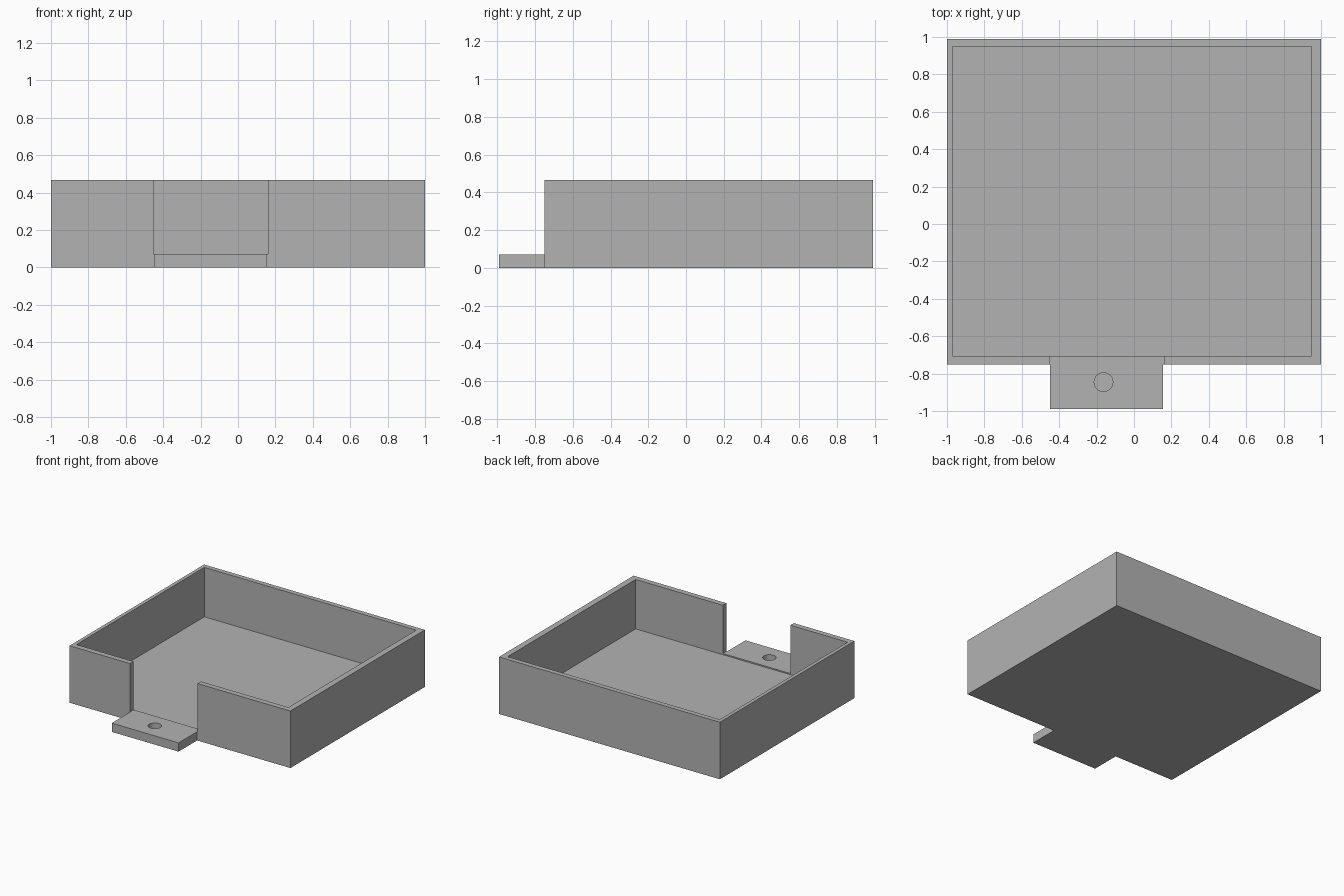
import bpy, bmesh, math

if "Cube" in bpy.data.objects:
    bpy.data.objects.remove(bpy.data.objects["Cube"])

grey = bpy.data.materials.new("plain grey")
grey.diffuse_color = (0.45, 0.45, 0.45, 1)
grey.use_nodes = True
grey.node_tree.nodes["Principled BSDF"].inputs["Base Color"].default_value = grey.diffuse_color


def prism(name, outline, z0, z1):
    """Extrude a flat outline upward from z0 to z1."""
    bm = bmesh.new()
    base = bm.faces.new([bm.verts.new((x, y, z0)) for x, y in outline])
    top = bmesh.ops.extrude_face_region(bm, geom=[base])["geom"]
    verts = [v for v in top if isinstance(v, bmesh.types.BMVert)]
    bmesh.ops.translate(bm, verts=verts, vec=(0, 0, z1 - z0))
    bmesh.ops.recalc_face_normals(bm, faces=bm.faces)
    mesh = bpy.data.meshes.new(name)
    bm.to_mesh(mesh)
    bm.free()
    mesh.materials.append(grey)
    obj = bpy.data.objects.new(name, mesh)
    bpy.context.collection.objects.link(obj)
    return obj


def rect(x0, x1, y0, y1):
    return [(x0, y0), (x1, y0), (x1, y1), (x0, y1)]


def cut(target, cutter):
    """Subtract a helper solid and remove it."""
    mod = target.modifiers.new("cut", "BOOLEAN")
    mod.operation = "DIFFERENCE"
    mod.solver = "EXACT"
    mod.object = cutter
    cutter.hide_render = True
    bpy.context.view_layer.objects.active = target
    bpy.ops.object.modifier_apply(modifier=mod.name)
    bpy.data.objects.remove(cutter)


# Tray block with the mounting tab in its plan
tray = prism("tray", [(-1, -0.75), (-0.45, -0.75), (-0.45, -0.99), (0.155, -0.99),
                      (0.155, -0.75), (1, -0.75), (1, 0.99), (-1, 0.99)], 0, 0.467)

# Hollow interior, leaving walls and floor
cut(tray, prism("cavity", rect(-0.97, 0.95, -0.705, 0.95), 0.062, 0.6))

# Front opening down to the tab surface
cut(tray, prism("opening", rect(-0.452, 0.16, -1.1, -0.6), 0.072, 0.6))

# Blind screw hole in the tab
circle = [(-0.163 + 0.05 * math.cos(math.tau * i / 32),
           -0.845 + 0.05 * math.sin(math.tau * i / 32)) for i in range(32)]
cut(tray, prism("screw_hole", circle, 0.012, 0.2))
